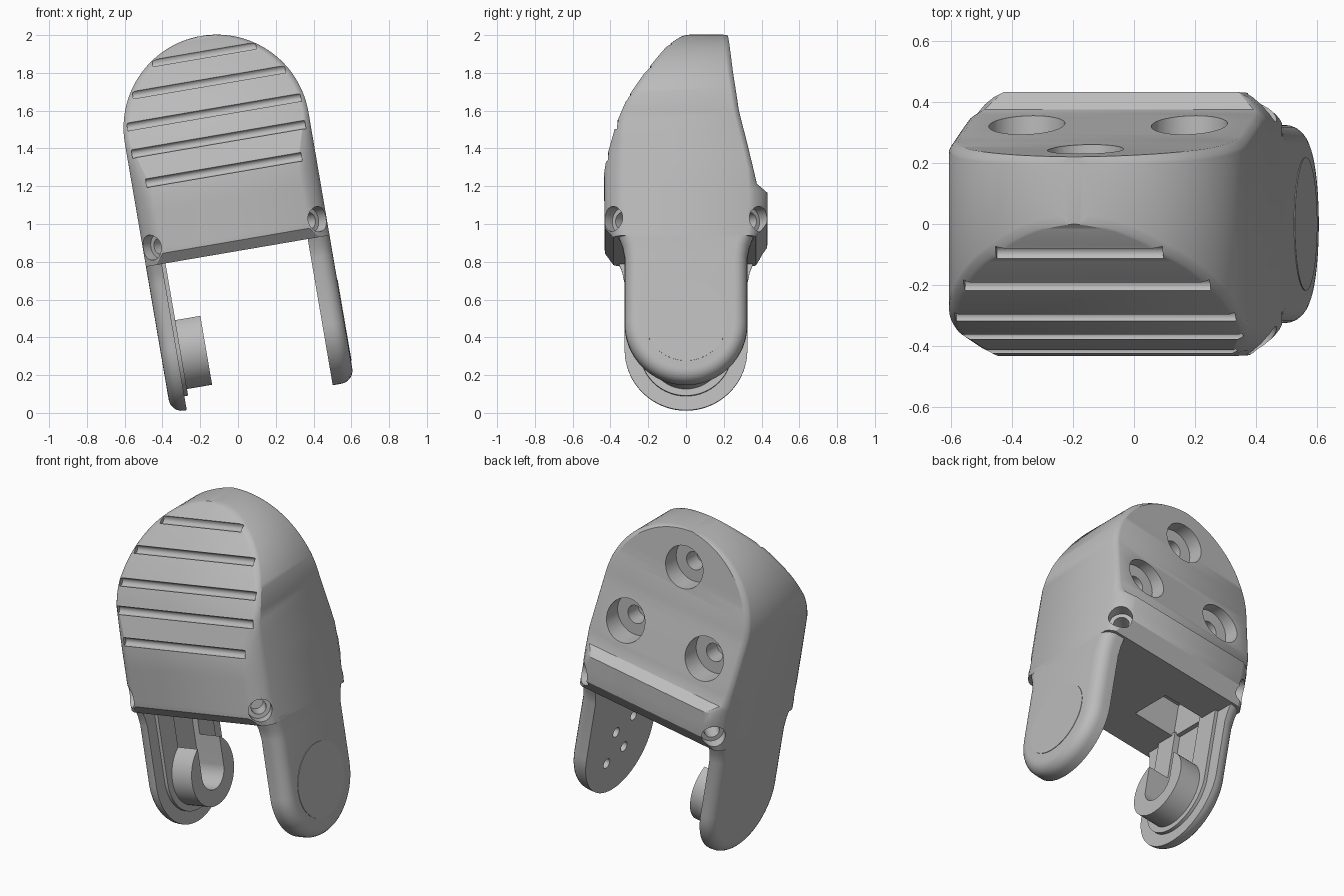
import bpy, bmesh
from math import sin, cos, pi, sqrt, radians
from mathutils import Matrix, Vector

cube = bpy.data.objects.get("Cube")
if cube:
    bpy.data.objects.remove(cube, do_unlink=True)

grey = bpy.data.materials.new("plain grey")
grey.use_nodes = True
grey.diffuse_color = (0.5, 0.5, 0.5, 1)
for node in grey.node_tree.nodes:
    if node.type == 'BSDF_PRINCIPLED':
        node.inputs["Base Color"].default_value = (0.5, 0.5, 0.5, 1)

HALF = 0.493      # half width of the bracket
ARCH = 1.447      # height where the round top begins
ARM = 0.325       # half depth of the arms
TILT = Matrix.Rotation(radians(-9.7), 4, 'Y') @ Matrix.Translation((0.143, 0, 0.06))

# depth of the front and back surfaces by height
FRONT = [(0.785, -0.385), (0.84, -0.43), (1.14, -0.433), (1.22, -0.42), (1.39, -0.37),
         (1.53, -0.31), (1.67, -0.22), (1.84, -0.1), (1.94, 0)]
BACK = [(0.785, 0.37), (0.87, 0.43), (1.03, 0.432), (1.07, 0.375), (1.26, 0.33),
        (1.46, 0.28), (1.68, 0.248), (1.94, 0.22)]


def lookup(table, z):
    for (a, p), (b, q) in zip(table, table[1:]):
        if z <= b:
            return p + (q - p) * (z - a) / (b - a)
    return table[-1][1]


def make(name, bm):
    bmesh.ops.recalc_face_normals(bm, faces=bm.faces)
    mesh = bpy.data.meshes.new(name)
    bm.to_mesh(mesh)
    bm.free()
    mesh.materials.append(grey)
    ob = bpy.data.objects.new(name, mesh)
    bpy.context.collection.objects.link(ob)
    return ob


def loft(name, rings):
    bm = bmesh.new()
    loops = [[bm.verts.new(p) for p in ring] for ring in rings]
    n = len(loops[0])
    for a, b in zip(loops, loops[1:]):
        for i in range(n):
            j = (i + 1) % n
            bm.faces.new((a[i], a[j], b[j], b[i]))
    bm.faces.new(loops[0][::-1])
    bm.faces.new(loops[-1])
    return make(name, bm)


def rod(name, start, end, radius, sides=40):
    start, end = Vector(start), Vector(end)
    axis = end - start
    place = Matrix.Translation((start + end) / 2) @ axis.to_track_quat('Z', 'Y').to_matrix().to_4x4()
    bm = bmesh.new()
    bmesh.ops.create_cone(bm, cap_ends=True, segments=sides, radius1=radius,
                          radius2=radius, depth=axis.length, matrix=place)
    return make(name, bm)


def box(name, low, high):
    low, high = Vector(low), Vector(high)
    bm = bmesh.new()
    place = Matrix.Translation((low + high) / 2) @ Matrix.Diagonal((*(high - low), 1))
    bmesh.ops.create_cube(bm, size=1, matrix=place)
    return make(name, bm)


def cut(target, cutter, keep=False):
    mod = target.modifiers.new("cut", 'BOOLEAN')
    mod.operation = 'DIFFERENCE'
    mod.solver = 'EXACT'
    mod.object = cutter
    bpy.context.view_layer.update()
    graph = bpy.context.evaluated_depsgraph_get()
    mesh = bpy.data.meshes.new_from_object(target.evaluated_get(graph))
    target.modifiers.clear()
    target.data = mesh
    if not keep:
        bpy.data.objects.remove(cutter, do_unlink=True)


# Main body: sections stacked upward, with softened chamfers at the corners
def half_width(z):
    return HALF if z <= ARCH else sqrt(max(HALF ** 2 - (z - ARCH) ** 2, 0))


def chamfer(y, h):
    return min(max(0.03, abs(y) - 0.33), h * 0.6)


def section(z):
    h = half_width(z)
    front, back = lookup(FRONT, z), lookup(BACK, z)
    pts = []
    for sx, y, sy in ((1, front, -1), (1, back, 1), (-1, back, 1), (-1, front, -1)):
        c = chamfer(y, h)
        steps = range(5) if sx * sy < 0 else range(4, -1, -1)
        for i in steps:
            t, a = i / 4, i / 4 * pi / 2
            across = (t + sin(a)) / 2
            deep = (1 - t + cos(a)) / 2
            pts.append((sx * (h - c + c * across), y - sy * (c - c * deep), z))
    return pts


heights = [0.785, 0.84, 0.87, 0.95, 1.03, 1.07, 1.14, 1.22, 1.3, 1.39]
heights += [ARCH + HALF * sin(radians(87) * i / 28) for i in range(29)]
body = loft("main_body", [section(z) for z in heights])

# Grip grooves across the curved front
for z in (1.22, 1.385, 1.53, 1.69, 1.84):
    y, h = lookup(FRONT, z) + 0.004, half_width(z)
    reach = h - chamfer(y, h) + 0.01
    cut(body, rod("groove_cutter", (-reach, y, z), (reach, y, z), 0.024, 16))

# Three counterbored mounting holes in the back
for x, z in ((-0.27, 1.28), (0.27, 1.28), (0, 1.72)):
    y = lookup(BACK, z)
    cut(body, rod("bore_cutter", (x, y - 0.1, z), (x, y + 0.2, z), 0.125))
    cut(body, rod("bore_cutter", (x, y - 0.2, z), (x, y, z), 0.055))

# Pocket in the underside
cut(body, box("pocket_cutter", (-0.4, -0.13, 0.7), (-0.12, 0.13, 1.0)))


# Arms: rounded plates that flare out where they meet the body
def outline(x, radius, centre, top, flare=0.0):
    pts = [(x, radius * cos(a), centre + radius * sin(a))
           for a in (pi + pi * i / 32 for i in range(33))]
    rise = [(0, top - 0.13), (flare * 0.3, top - 0.07), (flare, top)]
    pts += [(x, radius + w, z) for w, z in rise]
    pts += [(x, -radius - w, z) for w, z in reversed(rise)]
    return pts


def arm(name, side, thick):
    r = 0.07
    rings = [outline(side * (HALF - thick), ARM, ARM, 0.81, 0.04)]
    for i in range(7):
        a = pi / 2 * i / 6
        rings.append(outline(side * (HALF - r + r * sin(a)),
                             ARM - r * (1 - cos(a)), ARM, 0.81, 0.04))
    return loft(name, rings)


left_arm = arm("left_arm", 1, 0.117)
right_arm = arm("right_arm", -1, 0.085)

# Four horn screw holes inside the left arm
for y, z in ((-0.103, 0.115), (0.103, -0.115), (-0.054, -0.068), (0.054, 0.068)):
    cut(left_arm, rod("horn_cutter", (0.3, y, ARM + z), (0.45, y, ARM + z), 0.03, 24))

# Round cover set flush in the outside of the left arm
cover = rod("round_cover", (HALF - 0.02, 0, 0.33), (HALF + 0.003, 0, 0.33), 0.218, 64)

# Raised pad and slotted pivot ring inside the right arm
pad = loft("pivot_pad", [outline(x, 0.245, 0.32, 0.8) for x in (-0.42, -0.388)])
ring = rod("pivot_ring", (-0.42, 0, 0.31), (-0.253, 0, 0.31), 0.2, 64)
slot = loft("slot_cutter", [outline(x, 0.105, 0.31, 0.9) for x in (-0.425, -0.2)])
for part in (pad, ring, right_arm):
    cut(part, slot, keep=True)
bpy.data.objects.remove(slot, do_unlink=True)

# Counterbored corner screw holes, driven diagonally into the chamfers
for sx in (-1, 1):
    for sy in (-1, 1):
        mid = Vector((sx * 0.445, sy * 0.385, 0.88))
        way = Vector((sx, sy, 0)).normalized()
        cut(body, rod("screw_cutter", mid - way * 0.06, mid + way * 0.2, 0.067, 32))
        cut(body, rod("screw_cutter", mid - way * 0.16, mid, 0.043, 32))

# Lean everything and smooth the curved faces
for ob in (body, left_arm, right_arm, cover, pad, ring):
    ob.data.transform(TILT)
    bpy.ops.object.select_all(action='DESELECT')
    ob.select_set(True)
    bpy.context.view_layer.objects.active = ob
    bpy.ops.object.shade_smooth_by_angle(angle=radians(28))
